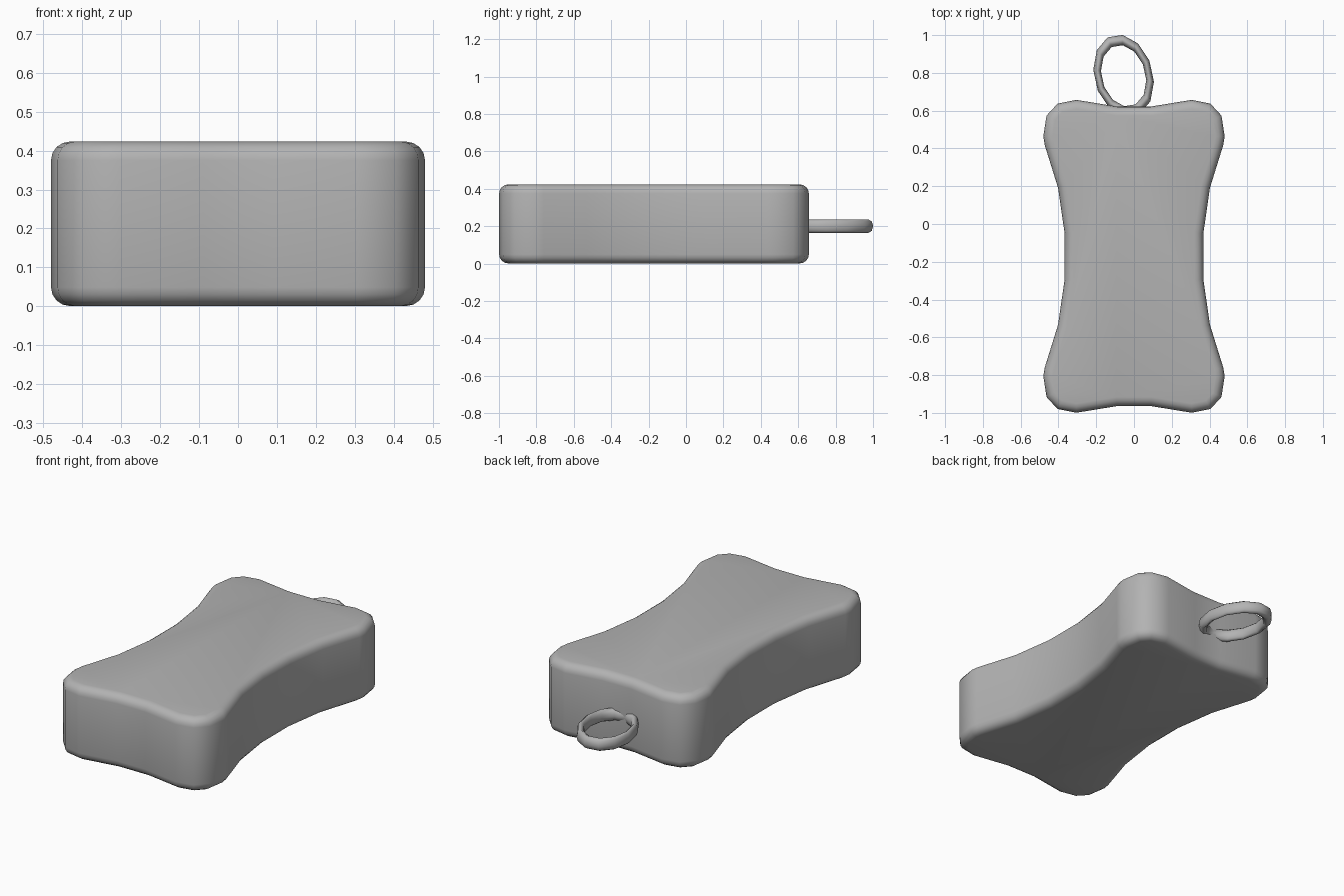
import bpy, bmesh
from math import radians
from mathutils import Matrix

if "Cube" in bpy.data.objects:
    bpy.data.objects.remove(bpy.data.objects["Cube"])

# Dark grey used on both parts
grey = bpy.data.materials.new("dark_grey")
grey.diffuse_color = (0.45, 0.45, 0.45, 1.0)
grey.use_nodes = True
grey.node_tree.nodes["Principled BSDF"].inputs["Base Color"].default_value = grey.diffuse_color

# Waisted body: quarter outline mirrored into a full loop, then extruded
CY = -0.171
quarter = [(0.367, 0.12), (0.402, 0.362), (0.473, 0.59), (0.480, 0.635),
           (0.463, 0.745), (0.405, 0.808), (0.305, 0.828), (0.09, 0.793)]
outline = (quarter
           + [(-x, y) for x, y in reversed(quarter)]
           + [(-x, -y) for x, y in quarter]
           + [(x, -y) for x, y in reversed(quarter)])
bm = bmesh.new()
base = bm.faces.new([bm.verts.new((x, y + CY, 0.001)) for x, y in outline])
top = bmesh.ops.extrude_face_region(bm, geom=[base], use_keep_orig=True)
for v in top["geom"]:
    if isinstance(v, bmesh.types.BMVert):
        v.co.z = 0.423
bmesh.ops.recalc_face_normals(bm, faces=bm.faces[:])

# Round the rims of both caps
rims = [e for e in bm.edges if abs(e.verts[0].co.z - e.verts[1].co.z) < 0.01]
bmesh.ops.bevel(bm, geom=rims, offset=0.048, segments=4, profile=0.5,
                affect='EDGES', clamp_overlap=False)
bmesh.ops.recalc_face_normals(bm, faces=bm.faces[:])
mesh = bpy.data.meshes.new("body")
bm.to_mesh(mesh)
bm.free()
body = bpy.data.objects.new("body", mesh)
bpy.context.collection.objects.link(body)
bpy.context.view_layer.objects.active = body
body.select_set(True)
bpy.ops.object.shade_smooth_by_angle(angle=radians(50))
body.select_set(False)
body.data.materials.append(grey)

# Oval hanging ring, partly sunk into the back wall
bpy.ops.mesh.primitive_torus_add(major_segments=12, minor_segments=8,
                                 major_radius=0.194, minor_radius=0.028,
                                 location=(-0.055, 0.785, 0.2),
                                 rotation=(0, 0, radians(15)))
ring = bpy.context.object
ring.name = "hanging_ring"
ring.data.transform(Matrix.Rotation(radians(-19), 4, 'Z'))
ring.scale = (0.7, 1.0, 1.3)
bpy.ops.object.shade_smooth_by_angle(angle=radians(60))
ring.data.materials.append(grey)
